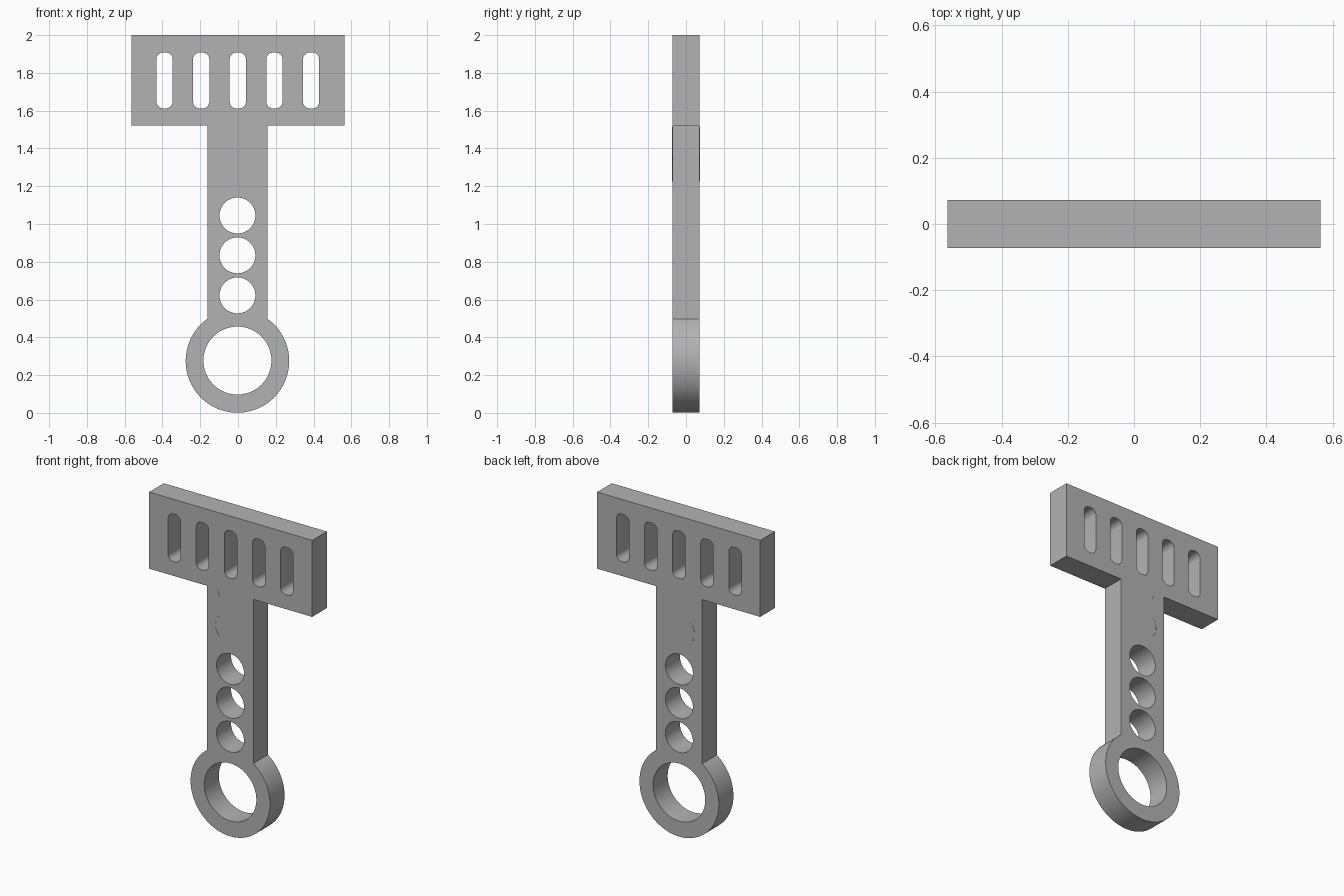
import bpy, bmesh, math

cube = bpy.data.objects.get("Cube")
if cube:
    bpy.data.objects.remove(cube, do_unlink=True)

HALF = 0.072   # half thickness of the plate
CX = -0.003    # axis of the handle
RING_Z, RING_R = 0.275, 0.274
HEAD_X, HEAD_Z = 0.563, 1.522

mat = bpy.data.materials.new("plain grey")
mat.use_nodes = True
grey = (0.45, 0.45, 0.45, 1)
mat.diffuse_color = grey
mat.node_tree.nodes["Principled BSDF"].inputs["Base Color"].default_value = grey


def arc(cx, cz, r, a0, a1, n):
    return [(cx + r * math.cos(a0 + (a1 - a0) * i / n),
             cz + r * math.sin(a0 + (a1 - a0) * i / n)) for i in range(n + 1)]


def circle(cx, cz, r, n=72):
    return arc(cx, cz, r, 0, math.tau, n)[:-1]


def rounded_slot(cx, z0, z1, half, r):
    pts = []
    corners = [(cx + half - r, z1 - r), (cx - half + r, z1 - r),
               (cx - half + r, z0 + r), (cx + half - r, z0 + r)]
    for k, (x, z) in enumerate(corners):
        pts += arc(x, z, r, k * math.pi / 2, (k + 1) * math.pi / 2, 8)
    return pts


def plate(name, loops, half, y=0):
    """Extrude closed outlines; inner loops become through holes."""
    curve = bpy.data.curves.new(name, "CURVE")
    curve.dimensions = "2D"
    curve.fill_mode = "BOTH"
    curve.extrude = half
    for loop in loops:
        s = curve.splines.new("POLY")
        s.points.add(len(loop) - 1)
        for p, (x, z) in zip(s.points, loop):
            p.co = (x, z, 0, 1)
        s.use_cyclic_u = True
    ob = bpy.data.objects.new(name, curve)
    bpy.context.collection.objects.link(ob)
    ob.rotation_euler.x = math.pi / 2
    ob.location.y = y
    bpy.ops.object.select_all(action="DESELECT")
    ob.select_set(True)
    bpy.context.view_layer.objects.active = ob
    bpy.ops.object.convert(target="MESH")
    ob = bpy.context.object
    bm = bmesh.new()
    bm.from_mesh(ob.data)
    bmesh.ops.remove_doubles(bm, verts=bm.verts, dist=1e-5)
    bmesh.ops.recalc_face_normals(bm, faces=bm.faces)
    bm.to_mesh(ob.data)
    bm.free()
    ob.data.materials.clear()
    ob.data.materials.append(mat)
    bpy.ops.object.shade_smooth_by_angle(angle=math.radians(30))
    return ob


# Outline: wide head, straight handle and round end
half_stem = 0.159
a = math.acos(half_stem / RING_R)
outline = [(CX - half_stem, HEAD_Z), (-HEAD_X, HEAD_Z), (-HEAD_X, 2),
           (HEAD_X, 2), (HEAD_X, HEAD_Z), (CX + half_stem, HEAD_Z)]
outline += arc(CX, RING_Z, RING_R, a, -math.pi - a, 96)

# Ring hole, three handle holes and five head slots
holes = [circle(CX, 0.277, 0.18)]
holes += [circle(CX, z, 0.095) for z in (0.622, 0.834, 1.045)]
holes += [rounded_slot(-0.001 + 0.194 * i, 1.612, 1.908, 0.043, 0.036)
          for i in range(-2, 3)]
plate("slotted_handle_plate", [outline] + holes, HALF)

# Hairline raised mark on both faces of the handle
centre = [(-0.092, 1.515), (-0.08, 1.48), (-0.08, 1.36)]
centre += arc(-0.02, 1.295, 0.087, math.radians(140), math.radians(235), 10)
mark = [(x - 0.002, z) for x, z in centre] + [(x + 0.002, z) for x, z in reversed(centre)]
for name, side in (("front_mark", -1), ("back_mark", 1)):
    plate(name, [mark], 0.001, side * HALF)
